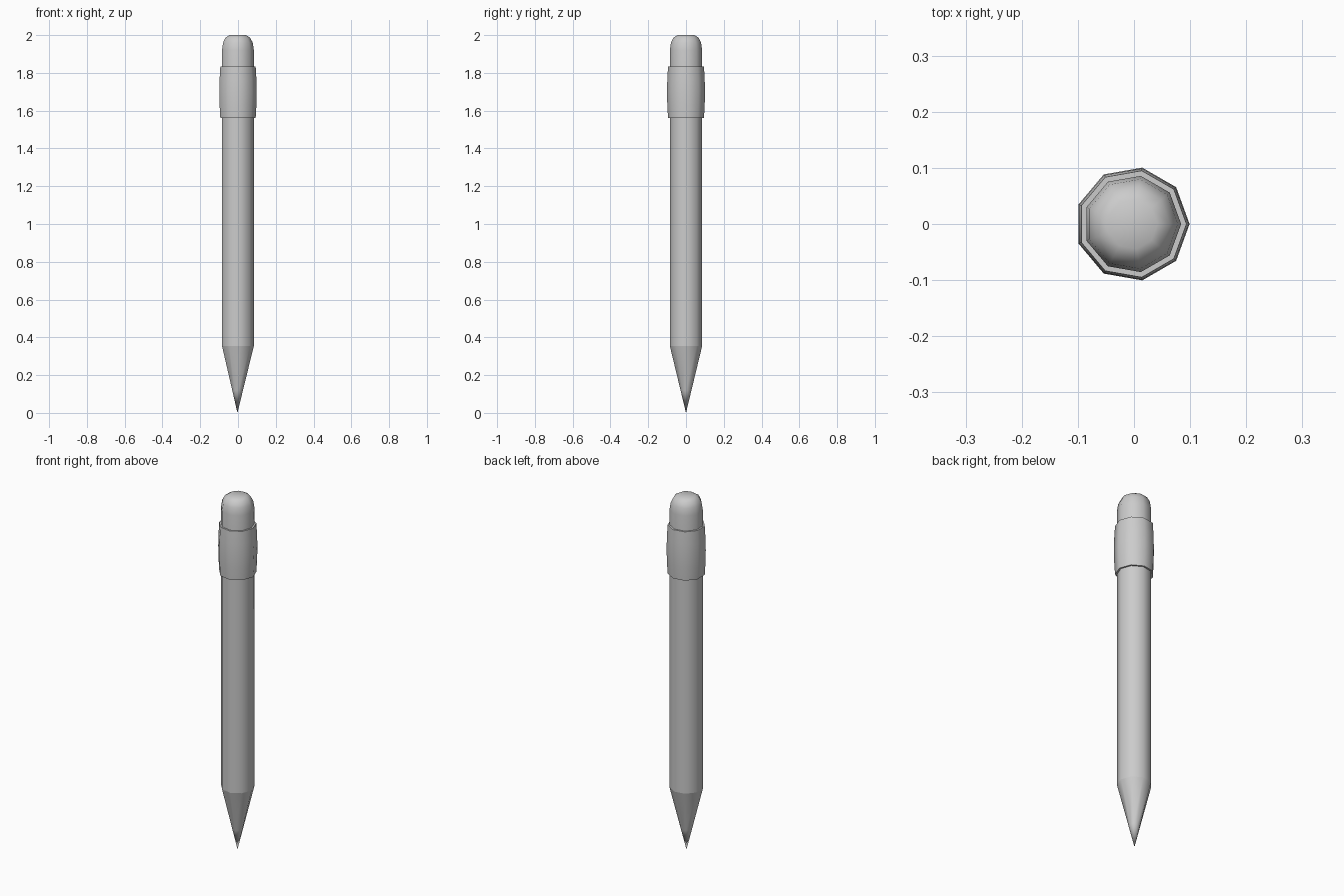
import bpy, bmesh, math

if "Cube" in bpy.data.objects:
    bpy.data.objects.remove(bpy.data.objects["Cube"])

SIDES = 9
SHIFT_X = -0.003   # nine-sided section is off-centre about its own axis
R = 0.087


def lathe(name, profile):
    """Revolve (radius, z) points, listed bottom to top, into a nine-sided part."""
    bm = bmesh.new()
    rings = []
    for r, z in profile:
        if r == 0:
            rings.append([bm.verts.new((SHIFT_X, 0, z))])
            continue
        rings.append([bm.verts.new((SHIFT_X + r * math.cos(a), r * math.sin(a), z))
                      for a in (math.tau * i / SIDES for i in range(SIDES))])
    for low, high in zip(rings, rings[1:]):
        for i in range(SIDES):
            j = (i + 1) % SIDES
            if len(low) == 1:
                bm.faces.new((low[0], high[j], high[i]))
            elif len(high) == 1:
                bm.faces.new((low[i], low[j], high[0]))
            else:
                bm.faces.new((low[i], low[j], high[j], high[i]))
    mesh = bpy.data.meshes.new(name)
    bm.to_mesh(mesh)
    bm.free()
    obj = bpy.data.objects.new(name, mesh)
    bpy.context.collection.objects.link(obj)
    bpy.ops.object.select_all(action='DESELECT')
    obj.select_set(True)
    bpy.context.view_layer.objects.active = obj
    bpy.ops.object.shade_smooth_by_angle(angle=math.radians(50))
    return obj


# Graphite point and sharpened wood cone on one continuous slope
lathe("lead_tip", [(0, 0), (R * 0.12 / 0.355, 0.12)])
lathe("sharpened_cone", [(R * 0.12 / 0.355, 0.12), (R, 0.355)])

# Painted barrel, running up inside the metal band
lathe("barrel", [(R, 0.355), (R, 1.68)])

# Slightly bulging metal band with stepped rims
lathe("metal_band", [(R, 1.56), (0.0965, 1.56), (0.1005, 1.63), (0.102, 1.70),
                     (0.1005, 1.765), (0.0965, 1.835), (R, 1.835)])

# Rounded eraser
lathe("eraser", [(R, 1.68), (R, 1.92), (0.081, 1.96), (0.067, 1.987),
                 (0.045, 2.0), (0, 2.0)])
